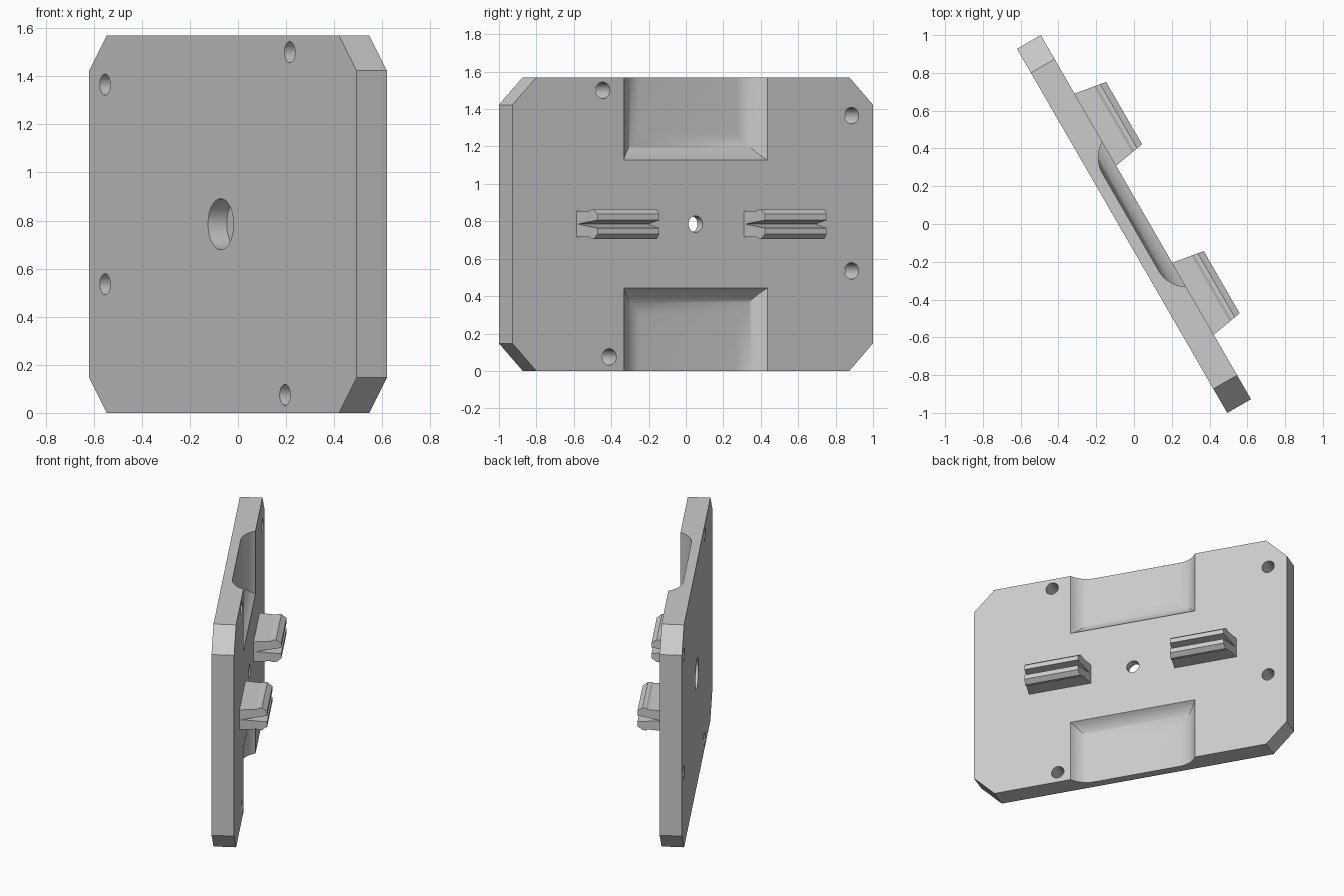
import bpy, bmesh, math

cube = bpy.data.objects.get("Cube")
if cube:
    bpy.data.objects.remove(cube, do_unlink=True)

# Plate frame: x along the plate, y through its thickness, then turned about z
TURN = math.radians(-60)
LENGTH, THICK, HEIGHT, CHAMFER = 2.226, 0.145, 1.57, 0.147
FACE = THICK / 2
MID_X, MID_Z = -0.018, HEIGHT / 2

grey = bpy.data.materials.new("light grey")
grey.use_nodes = True
grey.diffuse_color = (0.6, 0.6, 0.6, 1)
grey.node_tree.nodes["Principled BSDF"].inputs["Base Color"].default_value = grey.diffuse_color


def loft(name, rings):
    """Closed solid skinned through rings of equal point count."""
    bm = bmesh.new()
    loops = [[bm.verts.new(p) for p in ring] for ring in rings]
    count = len(loops[0])
    for a, b in zip(loops, loops[1:]):
        for i in range(count):
            j = (i + 1) % count
            bm.faces.new((a[i], a[j], b[j], b[i]))
    bm.faces.new(loops[0])
    bm.faces.new(loops[-1])
    bmesh.ops.recalc_face_normals(bm, faces=bm.faces)
    mesh = bpy.data.meshes.new(name)
    bm.to_mesh(mesh)
    bm.free()
    mesh.materials.append(grey)
    obj = bpy.data.objects.new(name, mesh)
    bpy.context.collection.objects.link(obj)
    obj.rotation_euler.z = TURN
    return obj


def select(obj):
    bpy.ops.object.select_all(action='DESELECT')
    obj.select_set(True)
    bpy.context.view_layer.objects.active = obj


def cut(target, cutter):
    cutter.hide_render = True
    mod = target.modifiers.new("cut", 'BOOLEAN')
    mod.operation, mod.solver, mod.object = 'DIFFERENCE', 'EXACT', cutter
    select(target)
    bpy.ops.object.modifier_apply(modifier=mod.name)
    bpy.data.objects.remove(cutter, do_unlink=True)


def bore(x, z, radius, y0, y1, sides=32):
    angles = [2 * math.pi * i / sides for i in range(sides)]
    return loft("bore", [[(x + radius * math.cos(a), y, z + radius * math.sin(a))
                          for a in angles] for y in (y0, y1)])


def pocket(top):
    """Coved recess, open at the top or bottom edge of the plate."""
    radius, sweep, steps, half = 0.166, math.radians(60), 10, 0.442
    inner, outer = 0.343, HEIGHT
    width, depth = radius * math.sin(sweep), radius * (1 - math.cos(sweep))
    sign = 1 if top else -1
    levels = [(0, FACE + 0.1)]
    for i in range(steps + 1):
        a = sweep * (1 - i / steps)
        levels.append((width - radius * math.sin(a),
                       FACE - depth + radius * (1 - math.cos(a))))
    rings = []
    for inset, y in levels:
        w, near, far = half - inset, MID_Z + sign * (inner + inset), MID_Z + sign * outer
        rings.append([(MID_X - w, y, near), (MID_X + w, y, near),
                      (MID_X + w, y, far), (MID_X - w, y, far)])
    return loft("pocket", rings)


# Plate with chamfered corners
quarter = [(LENGTH / 2, MID_Z - CHAMFER), (LENGTH / 2 - CHAMFER, MID_Z)]
outline = (quarter + [(-x, z) for x, z in reversed(quarter)]
           + [(-x, -z) for x, z in quarter] + [(x, -z) for x, z in reversed(quarter)])
plate = loft("plate", [[(x, y, MID_Z + z) for x, z in outline] for y in (-FACE, FACE)])

# Recesses at top and bottom
for top in (True, False):
    cut(plate, pocket(top))

# Mounting holes
for x, z in ((-0.98, 1.365), (-0.98, 0.535), (0.556, 1.5), (0.516, 0.075)):
    cut(plate, bore(x, z, 0.044, -0.2, 0.2))

# Central counterbored hole
cut(plate, bore(MID_X, MID_Z, 0.106, -0.2, 0.018, 48))
cut(plate, bore(MID_X, MID_Z, 0.044, -0.2, 0.2))

select(plate)
bpy.ops.object.shade_smooth_by_angle(angle=math.radians(30))

# Split clips: barbed section with a V slot, ends tapering outwards
side = [(0.07, 0.06), (0.07, 0.18), (0.0785, 0.195), (0.0785, 0.215),
        (0.054, 0.248), (0.021, 0.248)]
section = side + [(0, 0.085)] + [(-z, y) for z, y in reversed(side)]
for name, offset in (("rear_clip", -0.517), ("front_clip", 0.517)):
    rings = []
    for end in (-1, 1):
        rings.append([(MID_X + offset + end * (0.22 - 0.17 * (y - FACE)), y, MID_Z + z)
                      for z, y in section])
    loft(name, rings)
